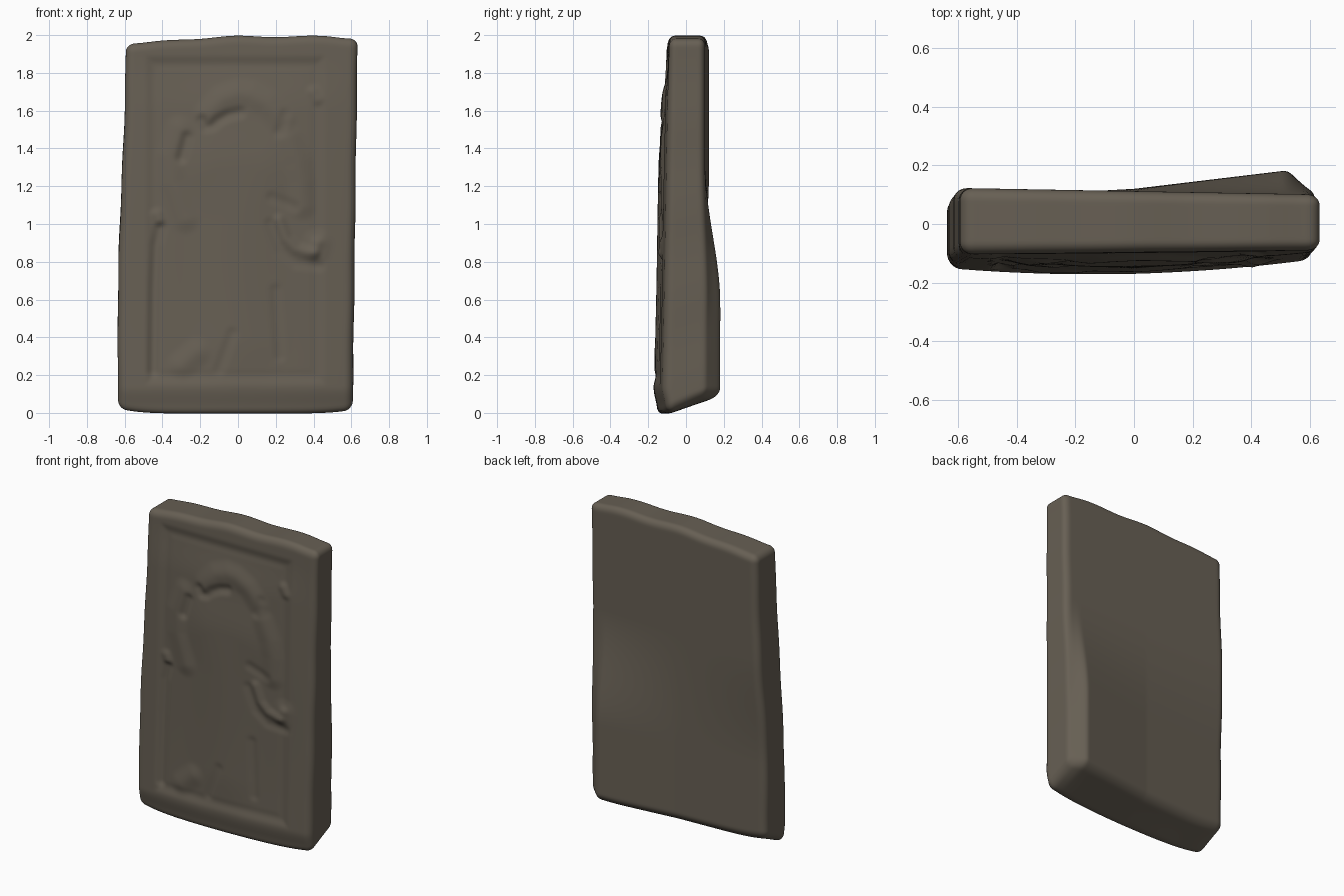
import bpy, bmesh, math
from mathutils import Vector

if "Cube" in bpy.data.objects:
    bpy.data.objects.remove(bpy.data.objects["Cube"], do_unlink=True)

HALF = Vector((0.625, 0.125, 1.0))
SPACING = 0.0125
ROUND = 0.045

# Carving heights and widths
RIDGE, SWELL, GROOVE = 0.011, 0.012, -0.012
THIN, MEDIUM, BROAD = 0.045, 0.09, 0.3


def smooth(start, end, value):
    t = min(max((value - start) / (end - start), 0), 1)
    return t * t * (3 - 2 * t)


def mix(first, second, amount):
    return first + (second - first) * amount


def path(*points):
    """A line with its corners cut once to read as a curve."""
    points = [Vector(point) for point in points]
    curve = [points[0]]
    for before, corner, after in zip(points, points[1:], points[2:]):
        curve += [corner.lerp(before, 0.3), corner.lerp(after, 0.3)]
    return curve + [points[-1]]


def stroke_distance(point, points):
    """Distance from a point to a carved line."""
    gaps = []
    for start, end in zip(points, points[1:]):
        edge = end - start
        t = min(max((point - start).dot(edge) / edge.length_squared, 0), 1)
        gaps.append((point - start - edge * t).length)
    return min(gaps)


# Parts of the carved figure
headdress = path((-0.16, 1.58), (-0.05, 1.7), (0.12, 1.68), (0.23, 1.55))
face_hollow = path((-0.19, 1.55), (-0.16, 1.5), (-0.08, 1.57), (0.01, 1.59))
neck_hollow = path((0.25, 1.58), (0.22, 1.49))
chest = path((-0.12, 1.3), (0.12, 1.3))
robe = path((0, 1.0), (0, 0.4))
right_arm = path((-0.31, 1.5), (-0.38, 1.3), (-0.28, 1.03))
right_arm_hollow = path((-0.27, 1.46), (-0.3, 1.35))
left_arm = path((0.27, 1.45), (0.34, 1.28), (0.34, 1.1))
sleeve_hollow = path((0.18, 1.14), (0.3, 1.09))
tool = path((0.22, 1.02), (0.27, 0.88), (0.4, 0.84))
tool_end = path((0.41, 0.86), (0.42, 0.9))
tool_hollow = path((0.17, 1.0), (0.25, 0.8), (0.43, 0.78))
staff_knob = path((-0.43, 1.05), (-0.42, 1.02))
staff = path((-0.41, 0.98), (-0.44, 0.85), (-0.45, 0.22))
leg_gap = path((-0.03, 0.42), (-0.1, 0.23))
robe_fold = path((0.2, 0.65), (0.22, 0.3))
foot = path((-0.3, 0.25), (-0.22, 0.32))
upper_mark = path((0.4, 1.7), (0.42, 1.66))

CARVING = [
    (RIDGE, MEDIUM, [headdress, right_arm, left_arm, tool_end, foot]),
    (RIDGE, THIN, [tool, tool_end, staff_knob, upper_mark]),
    (SWELL, BROAD, [chest, robe]),
    (GROOVE, THIN, [face_hollow, right_arm_hollow, staff]),
    (GROOVE / 2, THIN, [neck_hollow, sleeve_hollow, tool_hollow, leg_gap, robe_fold]),
]


def relief(x, z):
    """Height of the carving over the frame level."""
    inset = min(x + 0.46, 0.43 - x, z - 0.18, 1.86 - z)
    height = GROOVE * 0.7 * smooth(-0.04, 0.04, inset)
    height += GROOVE * 0.3 * smooth(THIN, 0, abs(inset - 0.01))
    point = Vector((x, z))
    for rise, width, lines in CARVING:
        for line in lines:
            height += rise * smooth(width, 0, stroke_distance(point, line))
    return height


def front_depth(x, z):
    """Bowed at the foot, swollen at the chest, flat at the top."""
    across = x / HALF.x
    foot_depth = -0.175 + 0.017 * across + 0.037 * across ** 2
    depth = mix(foot_depth, 0.01 * x - 0.095, z / 2)
    belly = smooth(1.88, 1.6, z) * smooth(0.3, 1.5, z) * (1 - across ** 2)
    return depth - 0.02 * belly + 0.025 * smooth(0.14, 0, z)


def back_depth(x, z):
    """Flat above, with a swelling towards the lower left edge."""
    swelling = 0.12 + 0.055 * x + 0.065 * max(x, 0)
    swelling -= 0.065 * smooth(0.51, 0.6, x)
    return mix(0.112 - 0.018 * x, swelling, smooth(1.3, 0.58, z))


def shape(co):
    """Round the block's edges, then bend it to the worn slab."""
    core = Vector([min(max(c, ROUND - h), h - ROUND) for c, h in zip(co, HALF)])
    p = core + (co - core).normalized() * ROUND
    depth, z = p.y / HALF.y, p.z + 1
    left = -0.594 - 0.042 * smooth(2, 0.5, z)
    right = 0.607 + 0.013 * z
    x = mix(left, right, (p.x / HALF.x + 1) / 2)
    x += 0.0015 * math.sin(13 * z)
    low = 0.025 * (x / HALF.x) ** 6 + 0.05 * (depth + 1) - 0.018
    high = 1.993 - 0.035 * smooth(0, -0.6, x) - 0.008 * smooth(0.45, 0.62, x)
    z = mix(low, high + 0.004 * math.cos(16 * x), z / 2)
    y = mix(front_depth(x, z), back_depth(x, z), (depth + 1) / 2)
    if depth < -0.9:
        y -= relief(x, z) * smooth(-0.9, -1, depth)
    return Vector((x, y, z))


# Stone slab from six fine grids
bm = bmesh.new()
for axis in range(3):
    i, j = (axis + 1) % 3, (axis + 2) % 3
    for sign in (-1, 1):
        grid = bmesh.ops.create_grid(
            bm, size=1,
            x_segments=round(2 * HALF[i] / SPACING),
            y_segments=round(2 * HALF[j] / SPACING))
        for v in grid["verts"]:
            co = Vector()
            co[axis] = sign * HALF[axis]
            co[i], co[j] = v.co.x * HALF[i], v.co.y * HALF[j]
            v.co = co
bmesh.ops.remove_doubles(bm, verts=bm.verts, dist=0.001)
for v in bm.verts:
    v.co = shape(v.co)
bmesh.ops.recalc_face_normals(bm, faces=bm.faces)
for face in bm.faces:
    face.smooth = True
mesh = bpy.data.meshes.new("carved_slab")
bm.to_mesh(mesh)
bm.free()
slab = bpy.data.objects.new("carved_slab", mesh)
bpy.context.collection.objects.link(slab)

# Stone colour
stone = bpy.data.materials.new("brown_grey_stone")
stone.use_nodes = True
colour = (0.135, 0.115, 0.088, 1)
stone.diffuse_color = colour
shader = stone.node_tree.nodes["Principled BSDF"]
shader.inputs["Base Color"].default_value = colour
shader.inputs["Roughness"].default_value = 0.9
mesh.materials.append(stone)
